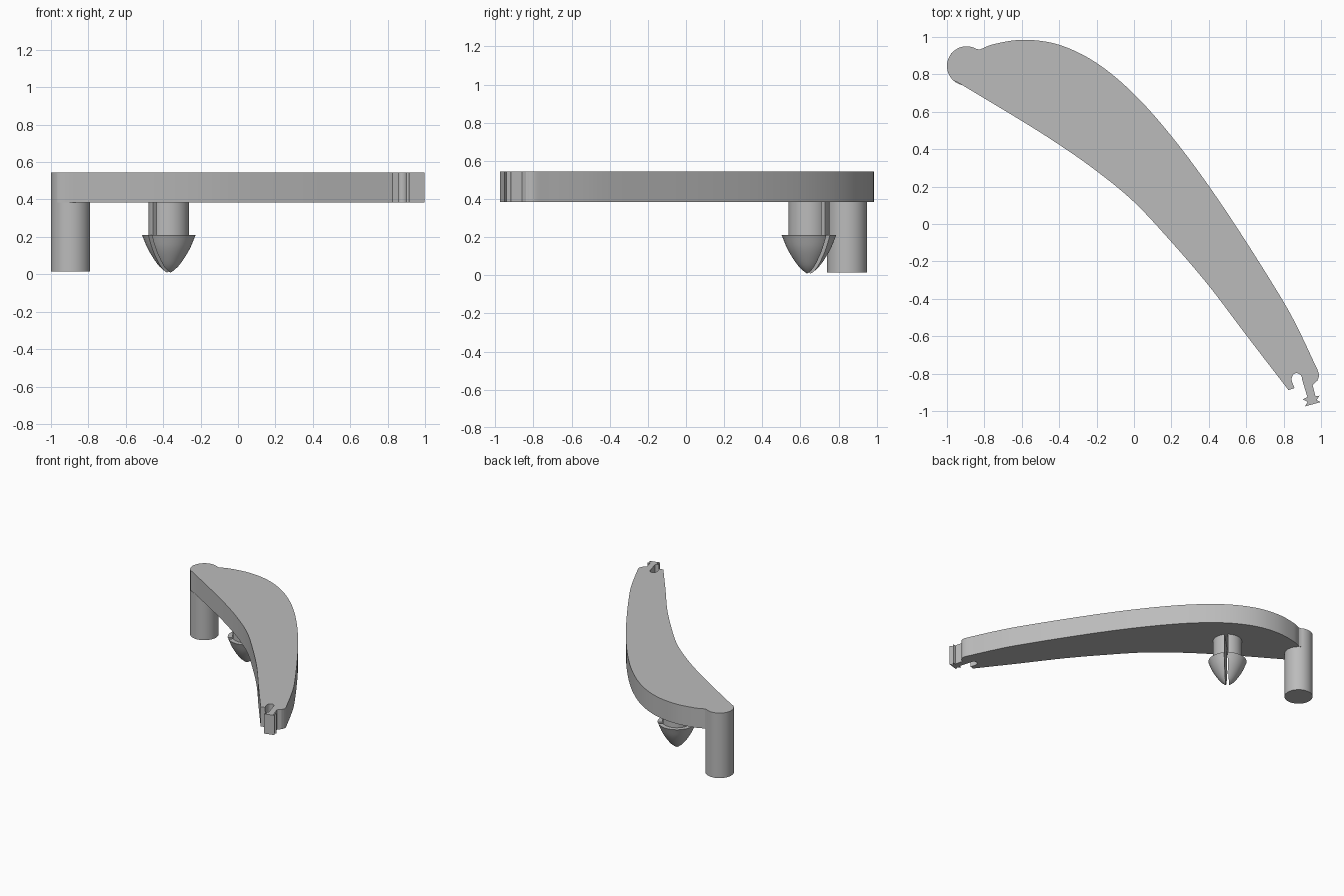
import bpy, bmesh, math
from mathutils import Vector

cube = bpy.data.objects.get("Cube")
if cube:
    bpy.data.objects.remove(cube, do_unlink=True)

GREY = (0.5, 0.5, 0.5, 1)
mat = bpy.data.materials.new("plain grey")
mat.use_nodes = True
mat.diffuse_color = GREY
mat.node_tree.nodes["Principled BSDF"].inputs["Base Color"].default_value = GREY

PLATE_BOTTOM, PLATE_TOP = 0.385, 0.545
POST = Vector((-0.895, 0.845))
POST_R = 0.105
CLIP = Vector((-0.37, 0.645, 0))


def finish(bm, name):
    bmesh.ops.recalc_face_normals(bm, faces=bm.faces)
    mesh = bpy.data.meshes.new(name)
    bm.to_mesh(mesh)
    bm.free()
    mesh.materials.append(mat)
    obj = bpy.data.objects.new(name, mesh)
    bpy.context.collection.objects.link(obj)
    bpy.ops.object.select_all(action="DESELECT")
    obj.select_set(True)
    bpy.context.view_layer.objects.active = obj
    bpy.ops.object.shade_smooth_by_angle(angle=math.radians(30))
    return obj


def smooth_path(points, steps=5):
    """Catmull-Rom curve through the points."""
    p = [Vector(q) for q in points]
    p = [2 * p[0] - p[1]] + p + [2 * p[-1] - p[-2]]
    out = []
    for a, b, c, d in zip(p, p[1:], p[2:], p[3:]):
        for i in range(steps):
            t = i / steps
            out.append(0.5 * (2 * b + (c - a) * t + (2 * a - 5 * b + 4 * c - d) * t * t
                              + (3 * b - a - 3 * c + d) * t ** 3))
    return out + [p[-2]]


def arc(centre, radius, start, end, steps):
    angles = [math.radians(start + (end - start) * i / steps) for i in range(steps + 1)]
    return [centre + radius * Vector((math.cos(a), math.sin(a))) for a in angles]


def extrude(outline, z0, z1, name):
    bm = bmesh.new()
    face = bm.faces.new([bm.verts.new((p.x, p.y, z0)) for p in outline])
    top = bmesh.ops.extrude_face_region(bm, geom=[face], use_keep_orig=True)["geom"]
    bmesh.ops.translate(bm, vec=(0, 0, z1 - z0),
                        verts=[v for v in top if isinstance(v, bmesh.types.BMVert)])
    return finish(bm, name)


# Curved blade with round head and notched hook at the tail
inner_edge = smooth_path([(-0.947, 0.76), (-0.6, 0.551), (-0.397, 0.422), (-0.2, 0.283),
                          (0, 0.118), (0.2, -0.096), (0.4, -0.33), (0.6, -0.594),
                          (0.826, -0.888)])
notch = smooth_path([(0.858, -0.877), (0.843, -0.835), (0.85, -0.807), (0.87, -0.797),
                     (0.893, -0.81), (0.9, -0.835)], 3)
hook = [Vector(p) for p in [(0.927, -0.926), (0.902, -0.938), (0.928, -0.95),
                            (0.915, -0.975), (0.998, -0.952), (0.976, -0.942),
                            (0.992, -0.918), (0.97, -0.92), (0.955, -0.86)]]
outer_edge = smooth_path([(0.98, -0.838), (0.988, -0.8), (0.954, -0.722), (0.886, -0.578),
                          (0.8, -0.417), (0.6, -0.096), (0.4, 0.203), (0.2, 0.47),
                          (0, 0.695), (-0.2, 0.861), (-0.397, 0.957), (-0.584, 0.985),
                          (-0.744, 0.963), (-0.824, 0.933)])
head = arc(POST, POST_R, 53, 236, 28)
extrude(inner_edge + notch + hook + outer_edge + head[1:-1],
        PLATE_BOTTOM, PLATE_TOP, "blade")

# Round post below the head
extrude(arc(POST, POST_R, 0, 360, 48)[:-1], 0.015, PLATE_BOTTOM, "post")

# Split snap clip: a revolved stem and barb, cut into halves by a diagonal slot
profile = [(0, PLATE_BOTTOM), (0.108, PLATE_BOTTOM), (0.108, 0.21), (0.143, 0.21)]
profile += [(p.x, p.y) for p in smooth_path([(0.137, 0.195), (0.115, 0.142), (0.085, 0.09),
                                             (0.048, 0.04), (0, 0)], 3)]
slot_normal = Vector((1, -1, 0)).normalized()
for side, label in ((1, "front"), (-1, "back")):
    bm = bmesh.new()
    verts = [bm.verts.new((r, 0, z)) for r, z in profile]
    edges = [bm.edges.new(pair) for pair in zip(verts, verts[1:])]
    bmesh.ops.spin(bm, geom=verts + edges, cent=(0, 0, 0), axis=(0, 0, 1),
                   angle=math.tau, steps=48)
    bmesh.ops.remove_doubles(bm, verts=bm.verts, dist=0.0005)
    cut = bmesh.ops.bisect_plane(bm, geom=bm.verts[:] + bm.edges[:] + bm.faces[:],
                                 plane_co=slot_normal * side * 0.013,
                                 plane_no=slot_normal * side, clear_inner=True)
    rim = [e for e in cut["geom_cut"] if isinstance(e, bmesh.types.BMEdge)]
    bmesh.ops.contextual_create(bm, geom=rim)
    bmesh.ops.translate(bm, verts=bm.verts, vec=CLIP)
    finish(bm, "clip_half_" + label)
